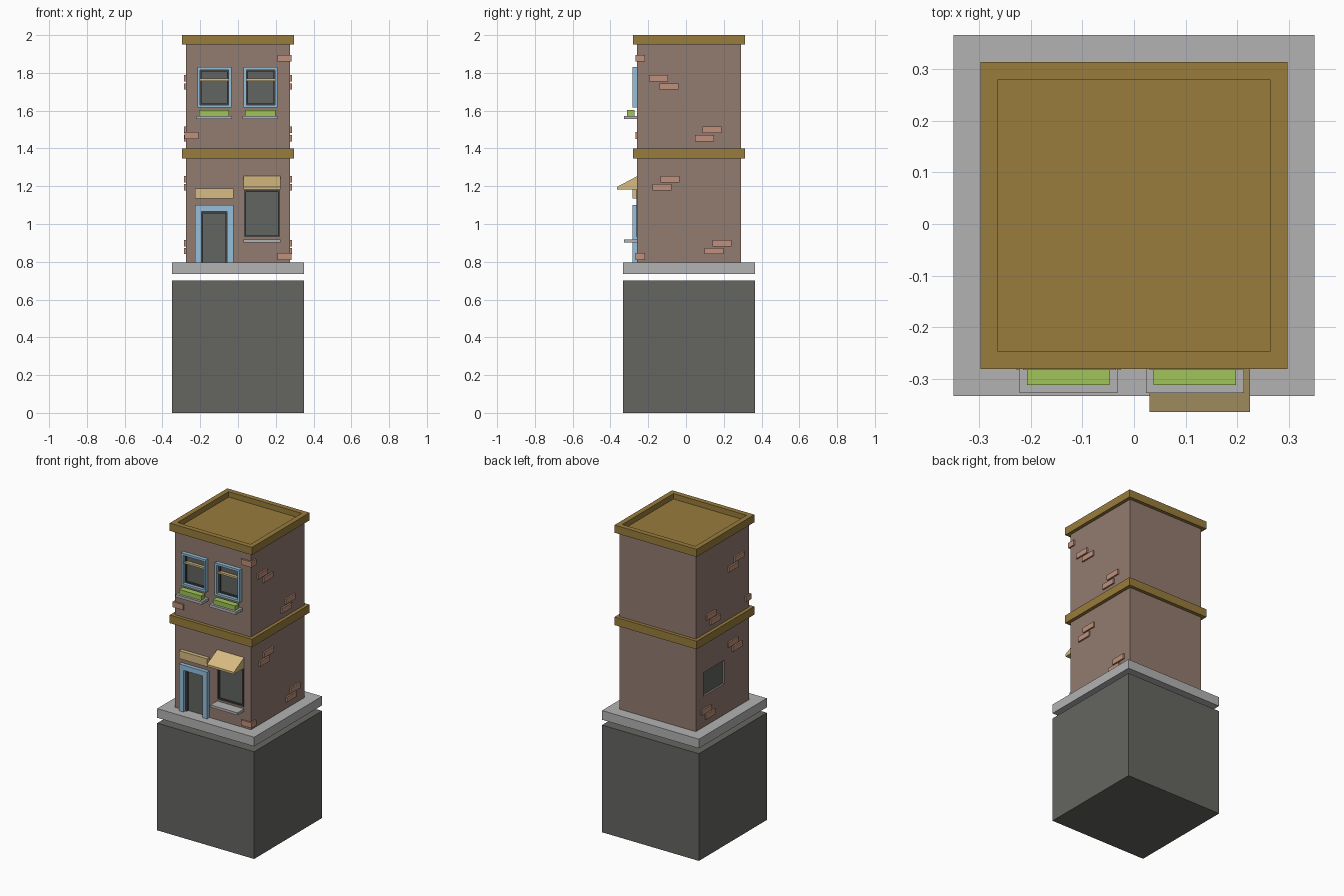
import bpy, bmesh

if "Cube" in bpy.data.objects:
    bpy.data.objects.remove(bpy.data.objects["Cube"])

CY = 0.0165  # building centre in y
FRONT = -0.26  # front wall plane

COLORS = {
    "stone_dark": (0.13, 0.13, 0.12), "stone": (0.45, 0.45, 0.45),
    "wall": (0.29, 0.2, 0.16), "brick": (0.52, 0.28, 0.2),
    "gold": (0.32, 0.2, 0.045), "tan": (0.68, 0.5, 0.22),
    "blue": (0.3, 0.53, 0.72), "glass": (0.12, 0.13, 0.12),
    "sash": (0.06, 0.06, 0.06), "green": (0.35, 0.55, 0.1),
}
MATS = {}
for key, rgb in COLORS.items():
    MATS[key] = bpy.data.materials.new(key)
    MATS[key].diffuse_color = (*rgb, 1)


def finish(name, bm, color=None):
    bmesh.ops.recalc_face_normals(bm, faces=bm.faces)
    me = bpy.data.meshes.new(name)
    bm.to_mesh(me)
    bm.free()
    ob = bpy.data.objects.new(name, me)
    bpy.context.collection.objects.link(ob)
    if color:
        me.materials.append(MATS[color])
    return ob


def box_bm(x, y, z):
    bm = bmesh.new()
    bmesh.ops.create_cube(bm, size=1)
    for v in bm.verts:
        v.co = [a[0] if c < 0 else a[1] for a, c in zip((x, y, z), v.co)]
    return bm


def box(name, x, y, z, color=None):
    return finish(name, box_bm(x, y, z), color)


def block(name, half, z, color):
    return box(name, (-half, half), (CY - half, CY + half), z, color)


def extrude(bm, vec):
    r = bmesh.ops.extrude_face_region(bm, geom=bm.faces[:])
    bmesh.ops.translate(bm, vec=vec, verts=[g for g in r["geom"] if isinstance(g, bmesh.types.BMVert)])


def frame(name, x, z, t, y, color, bottom=True):
    # Rectangular surround facing the front; open at the floor if bottom is False
    bm = bmesh.new()
    zi = z[0] + t if bottom else z[0]
    out = [(x[0], z[0]), (x[0], z[1]), (x[1], z[1]), (x[1], z[0])]
    inn = [(x[0] + t, zi), (x[0] + t, z[1] - t), (x[1] - t, z[1] - t), (x[1] - t, zi)]
    o = [bm.verts.new((a, y[0], b)) for a, b in out]
    i = [bm.verts.new((a, y[0], b)) for a, b in inn]
    for k in range(4 if bottom else 3):
        n = (k + 1) % 4
        bm.faces.new((o[k], o[n], i[n], i[k]))
    extrude(bm, (0, y[1] - y[0], 0))
    return finish(name, bm, color)


def cut(target, holes):
    for h in holes:
        cutter = box("cutter", *h)
        cutter.hide_render = True
        mod = target.modifiers.new("opening", "BOOLEAN")
        mod.operation, mod.solver, mod.object = "DIFFERENCE", "EXACT", cutter
        bpy.context.view_layer.objects.active = target
        bpy.ops.object.modifier_apply(modifier=mod.name)
        bpy.data.objects.remove(cutter)


# Base and pavement
block("base_block", 0.35, (0, 0.70), "stone_dark")
block("pavement_slab", 0.35, (0.735, 0.795), "stone")

# Storeys with recessed openings
lower = block("lower_storey", 0.275, (0.795, 1.347), "wall")
upper = block("upper_storey", 0.275, (1.40, 1.952), "wall")
cut(lower, [
    ((0.032, 0.223), (-0.4, FRONT + 0.04), (0.93, 1.18)),
    ((-0.195, -0.055), (-0.4, FRONT + 0.02), (0.7, 1.06)),
    ((-0.4, -0.255), (-0.005, 0.213), (0.995, 1.15)),
])
cut(upper, [((x, x + 0.152), (-0.4, FRONT + 0.02), (1.632, 1.816)) for x in (-0.201, 0.044)])

# Floor band, and roof cornice with sunken roof
block("floor_band", 0.297, (1.347, 1.40), "gold")
bm = box_bm((-0.297, 0.297), (CY - 0.297, CY + 0.297), (1.95, 2.0))
bm.normal_update()
top = max(bm.faces, key=lambda f: f.calc_center_median().z)
bmesh.ops.inset_individual(bm, faces=[top], thickness=0.047)
deep = bmesh.ops.extrude_discrete_faces(bm, faces=[top])["faces"][0]
bmesh.ops.translate(bm, vec=(0, 0, -0.035), verts=deep.verts)
finish("roof_cornice", bm, "gold")

# Upper windows with sills and planters
for side, x in (("left", -0.215), ("right", 0.03)):
    n = "upper_window_" + side
    frame(n + "_frame", (x, x + 0.18), (1.617, 1.83), 0.014, (-0.283, FRONT + 0.005), "blue")
    frame(n + "_sash", (x + 0.014, x + 0.166), (1.631, 1.816), 0.008, (-0.262, FRONT + 0.015), "sash")
    box(n + "_glass", (x + 0.014, x + 0.166), (FRONT + 0.01, FRONT + 0.03), (1.631, 1.816), "glass")
    box(n + "_bar", (x + 0.015, x + 0.165), (-0.27, FRONT + 0.015), (1.758, 1.77), "tan")
    box(n + "_sill", (x - 0.007, x + 0.183), (-0.327, FRONT + 0.01), (1.555, 1.573), "stone")
    box(n + "_planter", (x + 0.008, x + 0.168), (-0.312, -0.272), (1.573, 1.603), "green")

# Door
frame("door_frame", (-0.228, -0.025), (0.795, 1.10), 0.034, (-0.283, FRONT + 0.005), "blue", False)
frame("door_sash", (-0.194, -0.056), (0.795, 1.066), 0.01, (-0.265, FRONT + 0.015), "sash", False)
box("door_panel", (-0.195, -0.055), (FRONT + 0.01, FRONT + 0.03), (0.795, 1.066), "glass")
box("door_header", (-0.228, -0.025), (-0.283, FRONT + 0.01), (1.135, 1.187), "tan")

# Shop window with ledge and awning
frame("shop_window_sash", (0.032, 0.223), (0.93, 1.18), 0.01, (FRONT - 0.002, FRONT + 0.01), "sash")
box("shop_window_glass", (0.032, 0.223), (FRONT + 0.03, FRONT + 0.05), (0.93, 1.18), "glass")
box("shop_window_ledge", (0.03, 0.225), (-0.327, FRONT + 0.01), (0.902, 0.918), "stone")
bm = bmesh.new()
profile = [(-0.255, 1.255), (-0.364, 1.197), (-0.364, 1.183), (-0.255, 1.183)]
bm.faces.new([bm.verts.new((0.03, y, z)) for y, z in profile])
extrude(bm, (0.195, 0, 0))
finish("shop_awning", bm, "tan")

# Side window
box("side_window_glass", (-0.262, -0.25), (-0.005, 0.213), (0.995, 1.15), "glass")

# Protruding bricks, mirrored on both sides: (centre y, centre z)
SIDE = [(-0.146, 1.772), (-0.09, 1.728), (0.138, 1.5), (0.098, 1.455),
        (-0.084, 1.238), (-0.127, 1.195), (0.19, 0.899), (0.149, 0.857)]
for s, label in ((1, "right"), (-1, "left")):
    for k, (y, z) in enumerate(SIDE):
        box(f"brick_{label}_{k}", sorted((s * 0.265, s * 0.285)), (y - 0.05, y + 0.05),
            (z - 0.017, z + 0.017), "brick")

# Corner bricks
for k, (s, z) in enumerate([(1, 1.878), (1, 0.828), (-1, 1.468)]):
    box(f"corner_brick_{k}", sorted((s * 0.208, s * 0.284)), (-0.268, -0.217),
        (z - 0.018, z + 0.018), "brick")

for m in bpy.data.materials:
    if m.users and not m.is_grease_pencil:
        m.use_nodes = True
        m.node_tree.nodes["Principled BSDF"].inputs["Base Color"].default_value = m.diffuse_color
